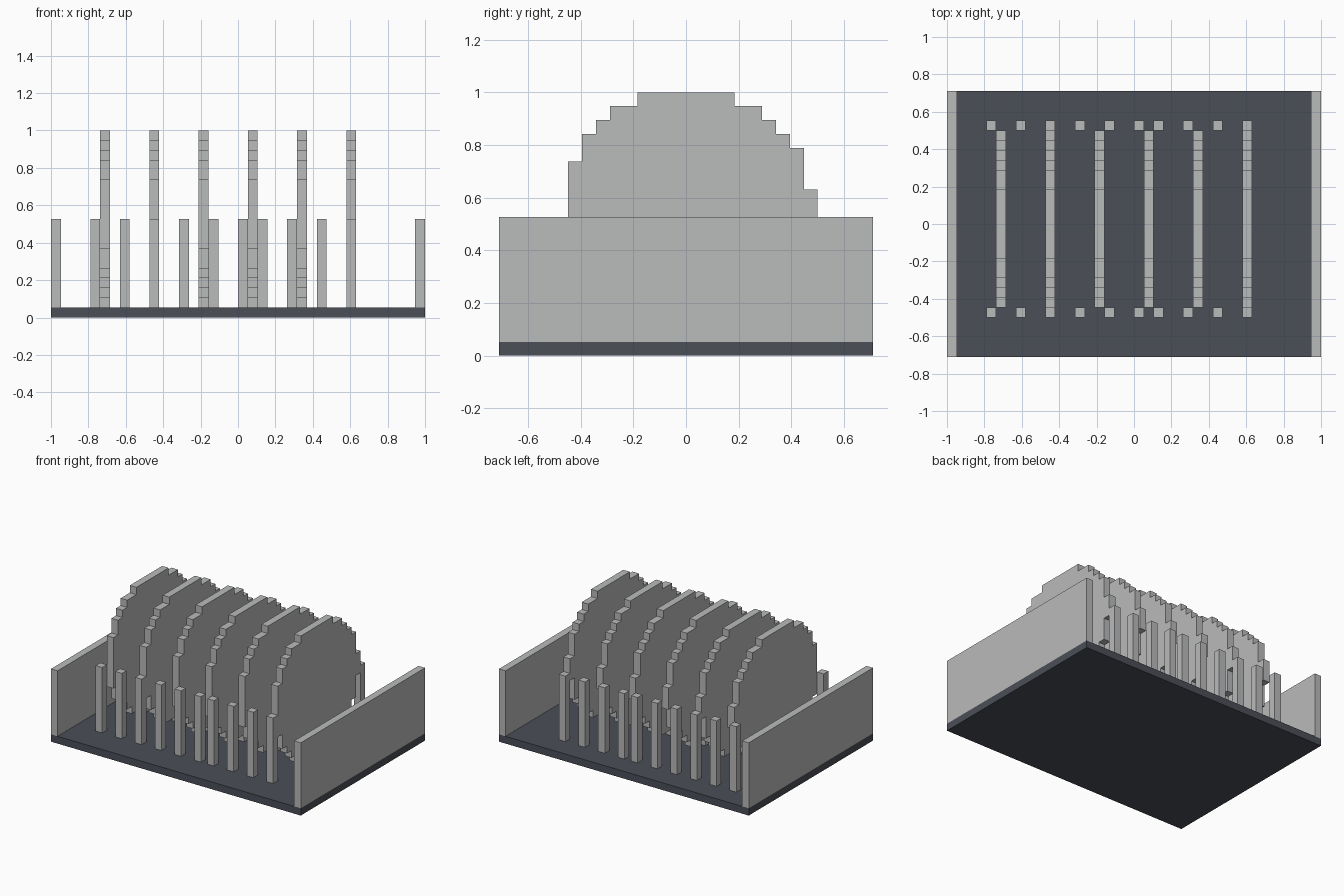
import bpy
import bmesh

cube = bpy.data.objects.get("Cube")
if cube:
    bpy.data.objects.remove(cube, do_unlink=True)

U = 2 / 38  # one block of the grid


def material(name, rgb):
    m = bpy.data.materials.new(name)
    m.use_nodes = True
    m.diffuse_color = (*rgb, 1)
    m.node_tree.nodes["Principled BSDF"].inputs["Base Color"].default_value = (*rgb, 1)
    return m


light = material("light grey", (0.49, 0.495, 0.50))
dark = material("dark slate", (0.069, 0.077, 0.096))


def add_object(name, bm, mat):
    bmesh.ops.recalc_face_normals(bm, faces=bm.faces)
    mesh = bpy.data.meshes.new(name)
    bm.to_mesh(mesh)
    bm.free()
    mesh.materials.append(mat)
    obj = bpy.data.objects.new(name, mesh)
    bpy.context.collection.objects.link(obj)
    return obj


def box(name, lo, hi, mat):
    """Box between two corners given in blocks."""
    bm = bmesh.new()
    bmesh.ops.create_cube(bm, size=1)
    for v in bm.verts:
        v.co = [U * (a + (c + 0.5) * (b - a)) for a, b, c in zip(lo, hi, v.co)]
    return add_object(name, bm, mat)


def plate(name, x, rows, mat):
    """Stepped round plate, one block thick: rows of (bottom, y min, y max)."""
    tops = [r[0] for r in rows[1:]] + [19]
    right, left = [], []
    for (z0, y0, y1), z1 in zip(rows, tops):
        right += [(y1, z0), (y1, z1)]
        left += [(y0, z0), (y0, z1)]
    bm = bmesh.new()
    outline = [bm.verts.new((x * U, y * U, z * U)) for y, z in right + left[::-1]]
    face = bm.faces.new(outline)
    ext = bmesh.ops.extrude_face_region(bm, geom=[face])
    moved = [g for g in ext["geom"] if isinstance(g, bmesh.types.BMVert)]
    bmesh.ops.translate(bm, verts=moved, vec=(U, 0, 0))
    return add_object(name, bm, mat)


# Base slab and the two end walls
box("base", (-19, -13.5, 0), (19, 13.5, 1), dark)
box("right_wall", (-19, -13.5, 1), (-18, 13.5, 10), light)
box("left_wall", (18, -13.5, 1), (19, 13.5, 10), light)

# Round plates standing on the base
ROWS = [
    (1, -1.5, 1.5), (2, -4.5, 4.5), (3, -5.5, 5.5), (4, -6.5, 6.5),
    (5, -7.5, 7.5), (6, -7.5, 8.5), (7, -8.5, 8.5), (9, -8.5, 9.5),
    (12, -8.5, 8.5), (14, -7.5, 8.5), (15, -7.5, 7.5), (16, -6.5, 6.5),
    (17, -5.5, 5.5), (18, -3.5, 3.5),
]
for i in range(6):
    plate(f"round_plate_{i + 1}", -14 + 5 * i, ROWS, light)

# Front and back rows of posts
for side, y in (("front", -9.5), ("back", 9.5)):
    for i, x in enumerate((-15, -12, -9, -6, -3, 0, 2, 5, 8, 11)):
        box(f"{side}_post_{i + 1}", (x, y, 1), (x + 1, y + 1, 10), light)
